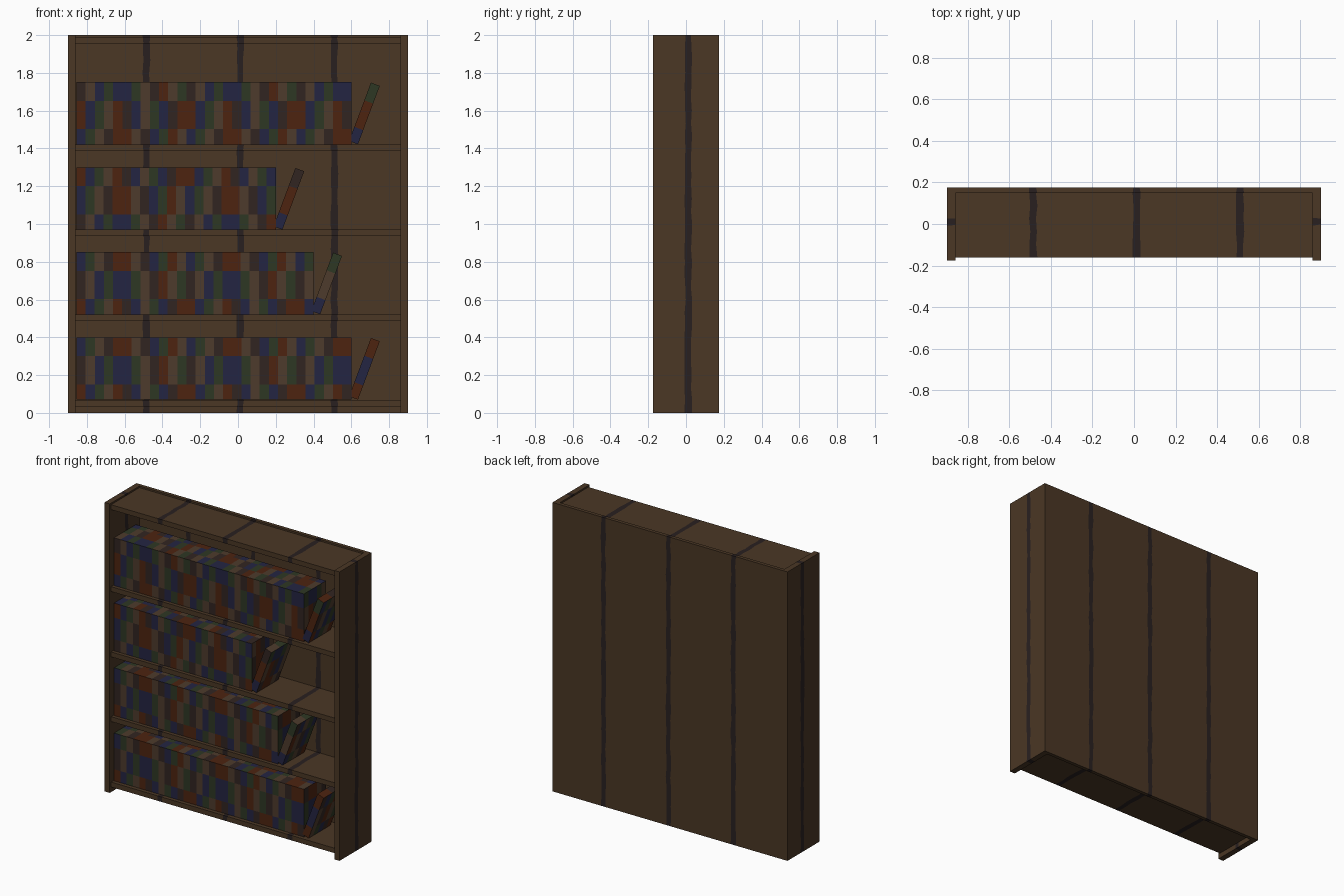
import bpy, bmesh, math, random
from mathutils import Matrix, Vector

if "Cube" in bpy.data.objects:
    bpy.data.objects.remove(bpy.data.objects["Cube"])

random.seed(4)


def mat(name, rgb):
    m = bpy.data.materials.new(name)
    m.diffuse_color = (*rgb, 1)
    m.use_nodes = True
    m.node_tree.nodes["Principled BSDF"].inputs["Base Color"].default_value = m.diffuse_color
    return m


wood = mat("wood", (0.069, 0.038, 0.018))
grain = mat("dark_grain", (0.022, 0.0145, 0.0145))
BOOK = {
    "R": mat("book_rust", (0.075, 0.017, 0.005)),
    "G": mat("book_green", (0.027, 0.038, 0.017)),
    "B": mat("book_blue", (0.017, 0.018, 0.055)),
    "N": mat("book_tan", (0.075, 0.043, 0.025)),
    "D": mat("book_brown", (0.031, 0.018, 0.015)),
}
KEYS = "RGBND"


def box_mesh(lo, hi):
    bm = bmesh.new()
    bmesh.ops.create_cube(bm, size=1)
    lo, hi = Vector(lo), Vector(hi)
    for v in bm.verts:
        v.co = Vector(lo[k] + (v.co[k] + 0.5) * (hi[k] - lo[k]) for k in range(3))
    return bm


def cut(bm, axis, values):
    n = Vector((0, 0, 0))
    n[axis] = 1
    for t in values:
        bmesh.ops.bisect_plane(bm, geom=bm.verts[:] + bm.edges[:] + bm.faces[:],
                               plane_co=n * t, plane_no=n)


def finish(bm, name, mats):
    me = bpy.data.meshes.new(name)
    bm.to_mesh(me)
    bm.free()
    for m in mats:
        me.materials.append(m)
    ob = bpy.data.objects.new(name, me)
    bpy.context.collection.objects.link(ob)
    return ob


# wooden board with ragged dark grain bands cut into its faces
def board(name, lo, hi, axis, bands, along, steps):
    bm = box_mesh(lo, hi)
    edges = [c + s * 0.017 for c in bands for s in (-1, 1)]
    cut(bm, axis, edges)
    cut(bm, along, [lo[along] + (hi[along] - lo[along]) * i / steps for i in range(1, steps)])
    for f in bm.faces:
        c = f.calc_center_median()
        on_end = abs(f.normal[axis]) > 0.5
        f.material_index = int(not on_end and any(abs(c[axis] - b) < 0.017 for b in bands))
    for v in bm.verts:
        if any(abs(v.co[axis] - e) < 1e-4 for e in edges):
            v.co[axis] += random.uniform(-0.004, 0.004)
    return finish(bm, name, [wood, grain])


BANDS = (-0.485, 0.012, 0.51)
board("back_panel", (-0.9, 0.15, 0), (0.9, 0.175, 2), 0, BANDS, 2, 30)
for name, x in (("left_side", -0.9), ("right_side", 0.86)):
    board(name, (x, -0.175, 0), (x + 0.04, 0.15, 2), 1, (0.012,), 2, 30)
for name, z in (("bottom_shelf", 0.035), ("shelf_1", 0.488), ("shelf_2", 0.936),
                ("shelf_3", 1.388), ("top_board", 1.955)):
    board(name, (-0.86, -0.16, z), (0.86, 0.15, z + 0.034), 0, BANDS, 1, 5)

# repeating spine colours of the three tiers of books
TIERS = ("RBGNRDBNGBDR", "DNBGBBGNDRNG", "BGNDRRNDBGRN")
Y0, Y1, W, H = -0.135, 0.105, 0.0485, 0.33


def books(name, lo_x, hi_x, z, shift, start=0):
    bm = box_mesh((lo_x, Y0, z), (hi_x, Y1, z + H))
    n = max(1, round((hi_x - lo_x) / W))
    w = (hi_x - lo_x) / n
    d = (Y1 - Y0) / 5
    cut(bm, 0, [lo_x + w * i for i in range(1, n)])
    cut(bm, 1, [Y0 + d * i for i in range(1, 5)])
    cut(bm, 2, [z + 0.08, z + 0.23])
    for f in bm.faces:
        c = f.calc_center_median()
        i = int((c.x - lo_x) / w) + start
        j = int((c.y - Y0) / d)
        t = (c.z > z + 0.08) + (c.z > z + 0.23)
        if abs(f.normal.z) > 0.5:
            t, i = t + j // 2, i + 1
        elif abs(f.normal.x) > 0.5:
            i = j + start + 3
        f.material_index = KEYS.index(TIERS[(t + shift) % 3][i % 12])
    return finish(bm, name, [BOOK[k] for k in KEYS])


# a packed row and one leaning book per shelf
for k, (z, end) in enumerate(((0.07, 0.6), (0.522, 0.4), (0.97, 0.2), (1.422, 0.6))):
    books(f"book_row_{k + 1}", -0.855, end, z, (0, 0, 1, 2)[k])
    lean = books(f"leaning_book_{k + 1}", -0.05, 0, 0, k, (4, 2, 0, 9)[k])
    lean.data.transform(Matrix.Translation((end + 0.035, 0, z)) @ Matrix.Rotation(math.radians(20.5), 4, 'Y'))
